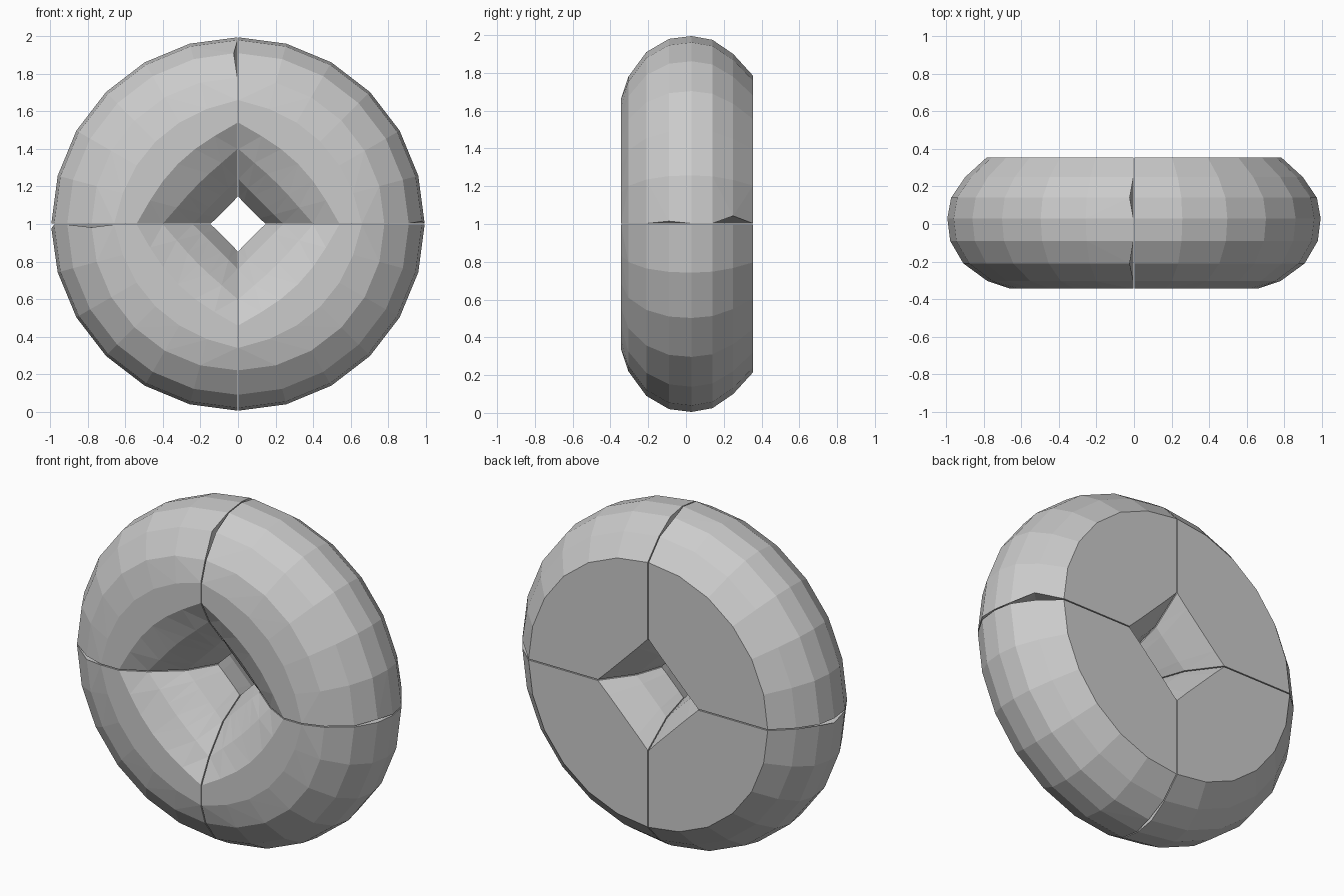
import bpy, bmesh, math

if "Cube" in bpy.data.objects:
    bpy.data.objects.remove(bpy.data.objects["Cube"])

# Ring cross-section: (radius on the axis, y, blend from round 0 to diamond 1)
PROFILE = [
    (0.33, 0.355, 1.0), (0.20, 0.18, 1.0), (0.145, 0.02, 1.0), (0.24, -0.14, 1.0),
    (0.40, -0.27, 0.85), (0.54, -0.345, 0.55), (0.66, -0.345, 0.2), (0.78, -0.305, 0.0),
    (0.91, -0.21, 0.0), (0.98, -0.09, 0.0), (0.995, 0.03, 0.0), (0.975, 0.14, 0.0),
    (0.90, 0.25, 0.0), (0.785, 0.355, 0.0),
]
SEGMENTS = 6
GAP = 0.003


def quarter(name, start, notches):
    """One closed quarter of the ring; notches pull back points of its first end."""
    bm = bmesh.new()
    rings = []
    for i in range(SEGMENTS + 1):
        t = i / SEGMENTS * math.pi / 2
        diamond = 1 / (math.cos(t) + math.sin(t))
        ring = []
        for k, (r, y, w) in enumerate(PROFILE):
            rad = r * (1 - w + w * diamond)
            u, v = rad * math.cos(t), rad * math.sin(t)
            # keep a hairline seam between neighbouring quarters
            u, v = max(u, GAP), max(v, GAP)
            if i == 0:
                v += notches.get(k, 0)
            c, s = math.cos(start), math.sin(start)
            ring.append(bm.verts.new((u * c - v * s, y, 1 + u * s + v * c)))
        rings.append(ring)
    n = len(PROFILE)
    for a, b in zip(rings, rings[1:]):
        for k in range(n):
            bm.faces.new((a[k], a[(k + 1) % n], b[(k + 1) % n], b[k]))
    bm.faces.new(rings[0])
    bm.faces.new(rings[-1])
    bmesh.ops.triangulate(bm, faces=bm.faces[:])
    bmesh.ops.recalc_face_normals(bm, faces=bm.faces[:])
    mesh = bpy.data.meshes.new(name)
    bm.to_mesh(mesh)
    bm.free()
    bpy.context.collection.objects.link(bpy.data.objects.new(name, mesh))


# Four lobes meeting at cracked seams
quarter("upper_right_lobe", 0, {9: 0.012, 12: 0.04})
quarter("upper_left_lobe", math.pi / 2, {8: 0.02, 11: 0.02})
quarter("lower_left_lobe", math.pi, {7: 0.015, 10: 0.02})
quarter("lower_right_lobe", 3 * math.pi / 2, {11: 0.012})
